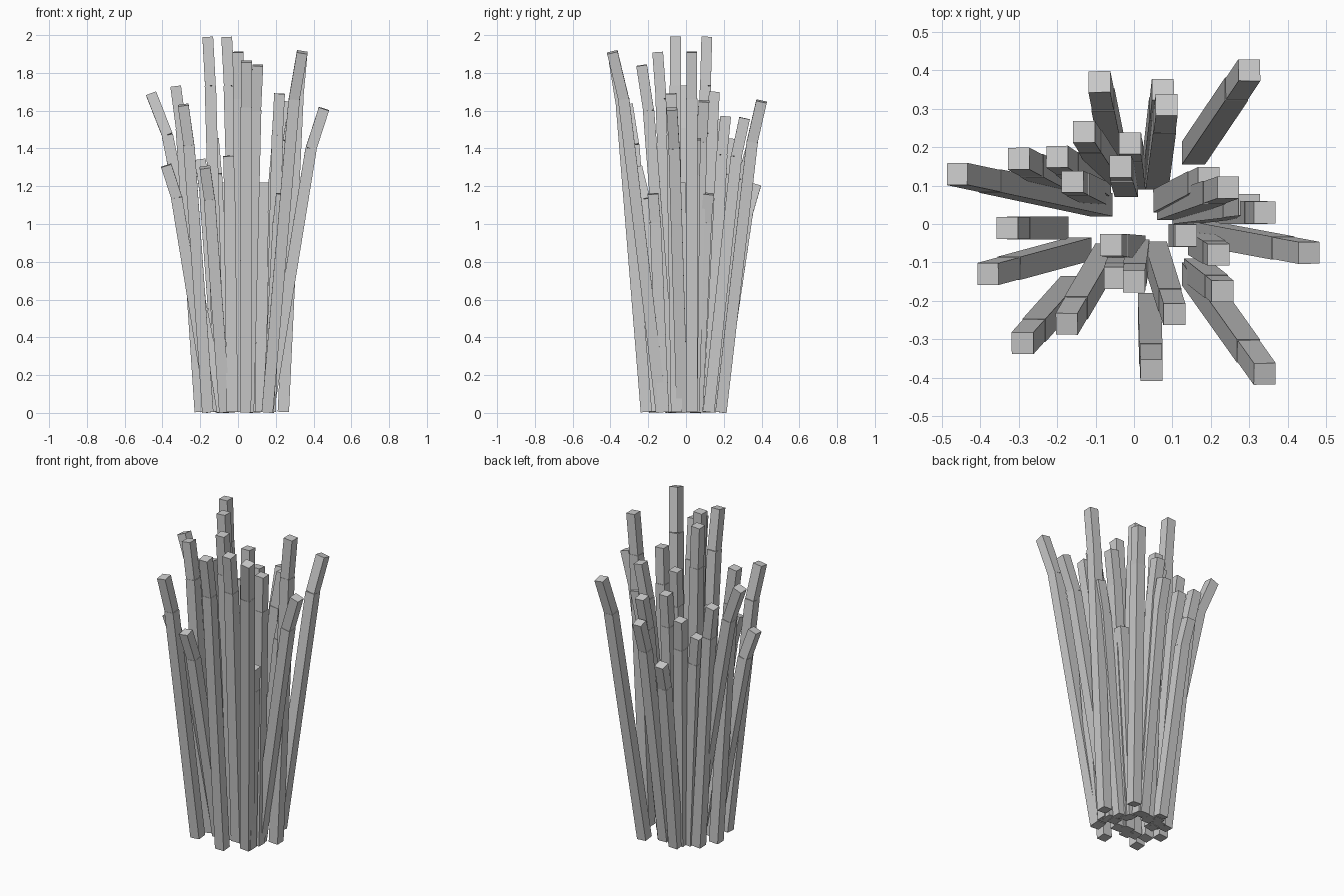
import bpy, bmesh
from mathutils import Vector, Matrix

# Each stalk: base x, base y, tip x, tip y, tip height
STALKS = [
    (-.05, .17, -.09, .37, 1.21),
    (.05, .13, .075, .35, 1.42),
    (.06, .12, .085, .31, 1.56),
    (.155, .185, .30, .40, 1.65),
    (-.06, .13, -.13, .24, 1.45),
    (.00, .12, -.01, .21, 1.57),
    (-.02, .10, -.035, .15, 1.70),
    (-.15, .09, -.30, .17, 1.55),
    (-.09, .10, -.20, .175, 1.34),
    (-.10, .08, -.16, .11, 1.99),
    (-.085, .05, -.46, .13, 1.69),
    (-.20, -.01, -.33, -.01, 1.73),
    (-.14, -.065, -.38, -.13, 1.31),
    (-.16, -.165, -.29, -.31, 1.63),
    (-.07, -.08, -.175, -.26, 1.30),
    (.00, -.06, -.06, -.055, 1.99),
    (-.03, -.10, -.05, -.14, 1.36),
    (.01, -.07, .00, -.15, 1.91),
    (.04, -.21, .045, -.38, 1.86),
    (.055, -.075, .105, -.235, 1.84),
    (.155, -.13, .34, -.39, 1.91),
    (.16, -.12, .23, -.175, 1.16),
    (.17, -.05, .22, -.08, 1.69),
    (.12, -.03, .135, -.03, 1.22),
    (.16, -.02, .455, -.075, 1.61),
    (.24, .03, .34, .03, 1.91),
    (.09, .04, .245, .095, 1.65),
    (.08, .06, .195, .12, 1.16),
    (.13, .03, .30, .05, 1.45),
]


def add_beam(name, start, end, width):
    """Square beam between two points."""
    axis = end - start
    rot = Vector((0, 0, 1)).rotation_difference(axis).to_matrix().to_4x4()
    bm = bmesh.new()
    bmesh.ops.create_cube(bm, size=1)
    bm.transform(Matrix.Translation((start + end) / 2) @ rot
                 @ Matrix.Diagonal((width, width, axis.length, 1)))
    mesh = bpy.data.meshes.new(name)
    bm.to_mesh(mesh)
    bm.free()
    bpy.context.collection.objects.link(bpy.data.objects.new(name, mesh))


# Long leaning stalk plus a short tip bent further outward
for i, (bx, by, tx, ty, tz) in enumerate(STALKS):
    base, tip = Vector((bx, by, .005)), Vector((tx, ty, tz))
    joint = base.lerp(tip, .77)
    joint.z = tz * .87
    add_beam(f"stalk_{i + 1}", base, joint, .06)
    add_beam(f"stalk_tip_{i + 1}", joint, tip, .057)
